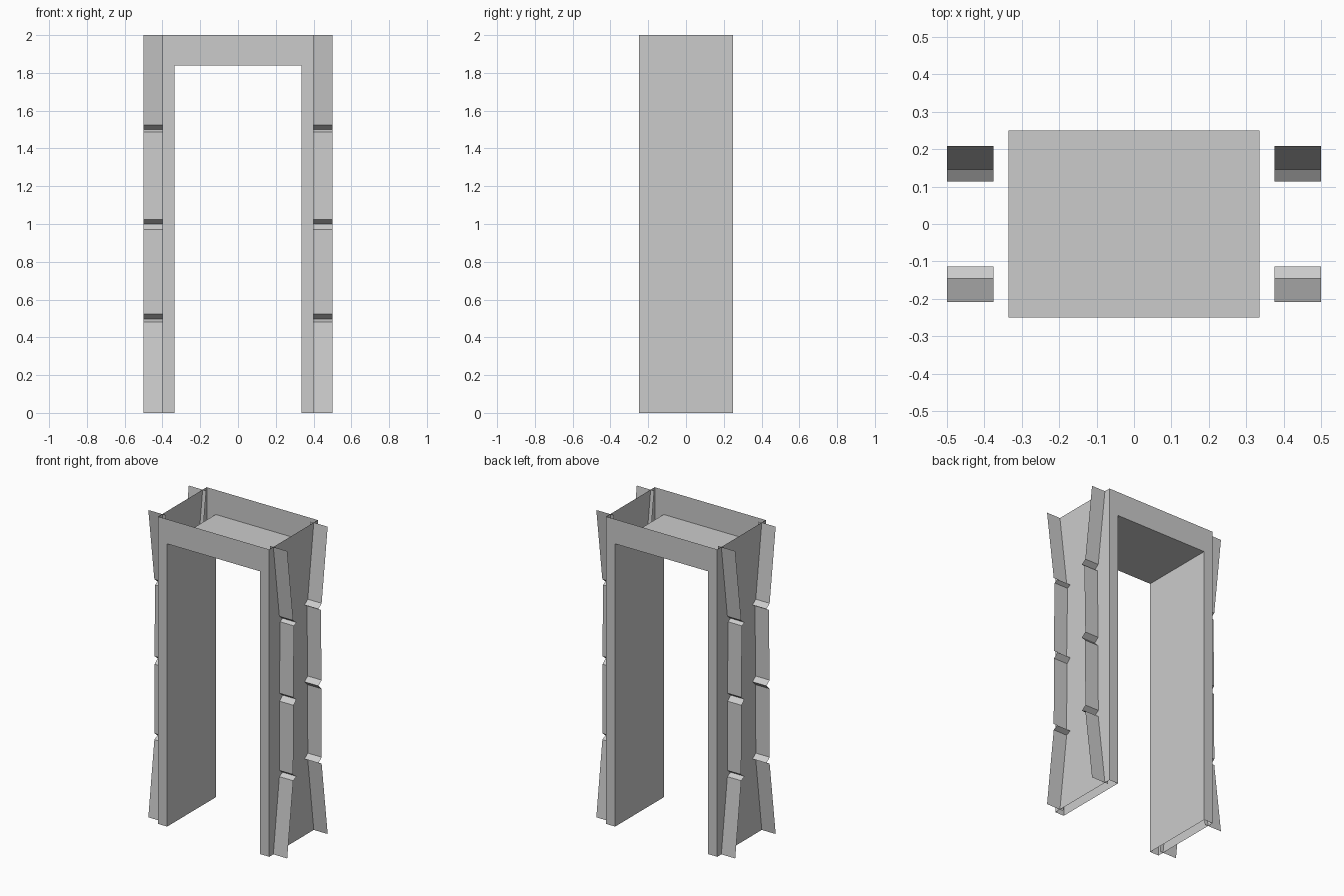
import bpy

cube = bpy.data.objects.get("Cube")
if cube:
    bpy.data.objects.remove(cube, do_unlink=True)

grey = bpy.data.materials.new("mid_grey")
grey.use_nodes = True
grey.diffuse_color = (0.6, 0.6, 0.6, 1)
grey.node_tree.nodes["Principled BSDF"].inputs["Base Color"].default_value = (0.6, 0.6, 0.6, 1)

INNER, OUTER = 0.335, 0.4         # half widths of the opening and the frame
FIN_ROOT, FIN_TIP = 0.375, 0.5    # fins pass through the side panels
DEPTH = 0.25                      # half depth
HEAD, TOP = 1.84, 2.0             # heights


def build(name, verts, faces):
    mesh = bpy.data.meshes.new(name)
    mesh.from_pydata(verts, [], faces)
    mesh.materials.append(grey)
    obj = bpy.data.objects.new(name, mesh)
    bpy.context.collection.objects.link(obj)


def sheet(name, path, offset):
    """Sweep an open path along an offset vector to make a thin sheet."""
    n = len(path)
    verts = list(path) + [tuple(a + b for a, b in zip(p, offset)) for p in path]
    build(name, verts, [(i, i + 1, n + i + 1, n + i) for i in range(n - 1)])


# Doorway lining: two inner walls and the ceiling
sheet("doorway_lining",
      [(-INNER, -DEPTH, 0), (-INNER, -DEPTH, HEAD), (INNER, -DEPTH, HEAD), (INNER, -DEPTH, 0)],
      (0, 2 * DEPTH, 0))

# Front and back faces of the door frame
for name, y in (("front_frame", -DEPTH), ("back_frame", DEPTH)):
    outline = [(-OUTER, 0), (-OUTER, TOP), (OUTER, TOP), (OUTER, 0),
               (INNER, 0), (INNER, HEAD), (-INNER, HEAD), (-INNER, 0)]
    verts = [(x, y, z) for x, z in outline]
    build(name, verts, [tuple(range(len(verts)))])

# Fin profile (distance from middle, height): flared ends with three V notches
FIN = [(0.208, 2.0), (0.146, 1.525), (0.113, 1.5), (0.137, 1.486),
       (0.146, 1.025), (0.113, 1.0), (0.142, 0.971),
       (0.147, 0.523), (0.113, 0.498), (0.146, 0.482), (0.208, 0)]

for side, sx in (("left", 1), ("right", -1)):
    # Flat side panel, flush with the frame edges
    sheet(side + "_side_panel", [(sx * OUTER, -DEPTH, 0), (sx * OUTER, DEPTH, 0)], (0, 0, TOP))
    # Notched fins standing out from the panel
    for end, sy in (("front", -1), ("back", 1)):
        sheet(f"{side}_{end}_fin", [(sx * FIN_ROOT, sy * d, z) for d, z in FIN],
              (sx * (FIN_TIP - FIN_ROOT), 0, 0))
